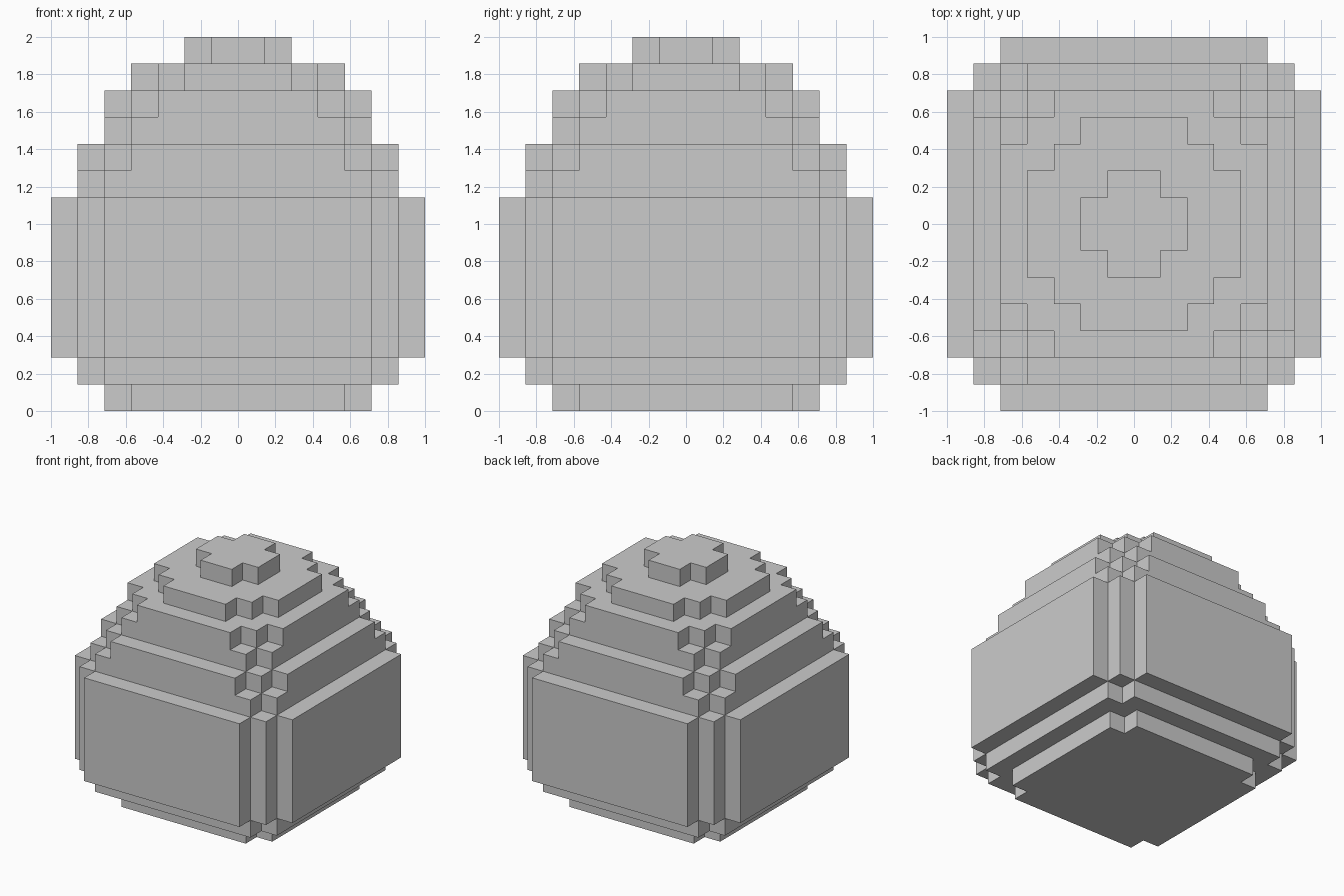
import bpy, bmesh, math
from mathutils import Vector

if "Cube" in bpy.data.objects:
    bpy.data.objects.remove(bpy.data.objects["Cube"])

U = 1 / 7  # block size: the egg is 14 blocks wide and tall

# Bands from bottom to top: z start, z end, stepped corner as (x, y) half sizes
BANDS = [
    (0, 1, [(5, 4), (4, 5)]),
    (1, 2, [(6, 5), (5, 6)]),
    (2, 8, [(7, 5), (6, 6), (5, 7)]),
    (8, 9, [(6, 5), (5, 6)]),
    (9, 10, [(6, 4), (5, 5), (4, 6)]),
    (10, 11, [(5, 4), (4, 5)]),
    (11, 12, [(5, 3), (4, 4), (3, 5)]),
    (12, 13, [(4, 2), (3, 3), (2, 4)]),
    (13, 14, [(2, 1), (1, 2)]),
]

# Fill the bands with blocks
solid = set()
for z0, z1, steps in BANDS:
    for hx, hy in steps:
        solid |= {(x, y, z) for x in range(-hx, hx)
                  for y in range(-hy, hy) for z in range(z0, z1)}

# Keep only the outer skin
bm = bmesh.new()
verts = {}


def vert(p):
    if p not in verts:
        verts[p] = bm.verts.new(Vector(p) * U)
    return verts[p]


for cell in solid:
    for axis in range(3):
        for side in (0, 1):
            near = list(cell)
            near[axis] += 2 * side - 1
            if tuple(near) in solid:
                continue
            b, c = (axis + 1) % 3, (axis + 2) % 3
            ring = []
            for i, j in ((0, 0), (1, 0), (1, 1), (0, 1)):
                p = list(cell)
                p[axis] += side
                p[b] += i
                p[c] += j
                ring.append(vert(tuple(p)))
            bm.faces.new(ring if side else ring[::-1])

# Merge flat areas into single faces
bmesh.ops.dissolve_limit(bm, angle_limit=math.radians(1),
                         verts=bm.verts[:], edges=bm.edges[:])
mesh = bpy.data.meshes.new("blocky_egg")
bm.to_mesh(mesh)
bm.free()
egg = bpy.data.objects.new("blocky_egg", mesh)
bpy.context.collection.objects.link(egg)
